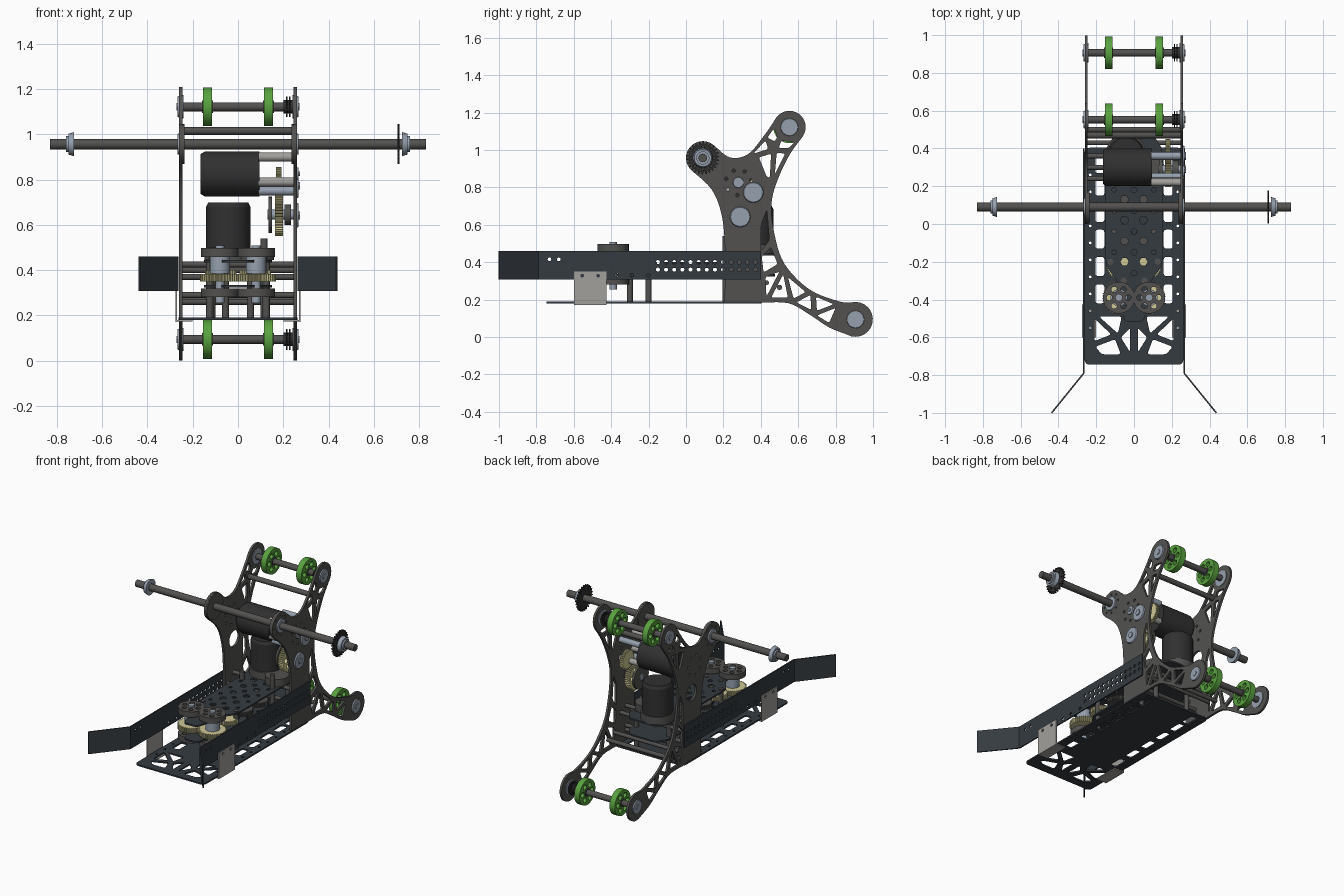
import bpy, bmesh
from math import sin, cos, pi, radians
from mathutils import Matrix, Vector

if "Cube" in bpy.data.objects:
    bpy.data.objects.remove(bpy.data.objects["Cube"])

def mat(name, c):
    m = bpy.data.materials.new(name)
    m.diffuse_color = (*c, 1)
    m.use_nodes = True
    m.node_tree.nodes["Principled BSDF"].inputs["Base Color"].default_value = m.diffuse_color
    return m

PLATE = mat("dark_grey", (0.085, 0.083, 0.08))
SLATE = mat("slate", (0.035, 0.043, 0.052))
BLACK = mat("black", (0.03, 0.03, 0.03))
STEEL = mat("steel", (0.30, 0.35, 0.42))
ALU = mat("aluminium", (0.36, 0.35, 0.33))
GREEN = mat("green", (0.10, 0.36, 0.05))
BRASS = mat("brass", (0.62, 0.58, 0.30))

# ---------- 2D helpers ----------
def arc(c, r, a0, a1, n=16):
    return [(c[0] + r * cos(radians(a0 + (a1 - a0) * i / n)),
             c[1] + r * sin(radians(a0 + (a1 - a0) * i / n))) for i in range(n + 1)]

def circle(c, r, n=16):
    return arc(c, r, 0, 360, n)[:-1]

def ring(c, R, r, n, a0=0, seg=12):
    return [circle(p, r, seg) for p in arc(c, R, a0, a0 + 360, n)[:-1]]

def smooth(pts, n=5):
    P = [Vector(p) for p in pts]
    P = [P[0]] + P + [P[-1]]
    out = []
    for a, b, c, d in zip(P, P[1:], P[2:], P[3:]):
        for i in range(n):
            t = i / n
            out.append(tuple(0.5 * (2 * b + (c - a) * t + (2 * a - 5 * b + 4 * c - d) * t * t
                                    + (3 * b - a - 3 * c + d) * t ** 3)))
    return out[1:]

def rounded(pts, r=0.012, n=4):
    P = [Vector(p) for p in pts]
    out = []
    for i, p in enumerate(P):
        a, b = P[i - 1] - p, P[(i + 1) % len(P)] - p
        s = p + a.normalized() * min(r, a.length * 0.4)
        e = p + b.normalized() * min(r, b.length * 0.4)
        out += [tuple(s * (1 - t) ** 2 + p * 2 * t * (1 - t) + e * t * t) for t in [k / n for k in range(n + 1)]]
    return out

def rect(x0, x1, y0, y1):
    return [(x0, y0), (x1, y0), (x1, y1), (x0, y1)]

def teeth(r, n, depth):
    return [(rr * cos(2 * pi * (i + o) / n), rr * sin(2 * pi * (i + o) / n))
            for i in range(n) for o, rr in ((0, r - depth), (.25, r), (.5, r), (.75, r - depth))]

# ---------- object helpers ----------
def finish(name, bm, m):
    bmesh.ops.recalc_face_normals(bm, faces=bm.faces)
    me = bpy.data.meshes.new(name)
    bm.to_mesh(me)
    bm.free()
    for p in me.polygons:
        p.use_smooth = True
    me.set_sharp_from_angle(angle=radians(35))
    me.materials.append(m)
    ob = bpy.data.objects.new(name, me)
    bpy.context.collection.objects.link(ob)
    return ob

def side(x, y=0, z=0):   # drawing plane (y, z), thickness along x
    return Matrix(((0, 0, 1, x), (1, 0, 0, y), (0, 1, 0, z), (0, 0, 0, 1)))

def flat(z, x=0, y=0):   # drawing plane (x, y), thickness along z
    return Matrix.Translation((x, y, z))

def plate(name, outline, holes, t, M, m):
    cu = bpy.data.curves.new(name, 'CURVE')
    cu.dimensions, cu.fill_mode, cu.extrude = '2D', 'BOTH', t / 2
    for loop in [outline] + holes:
        s = cu.splines.new('POLY')
        s.points.add(len(loop) - 1)
        for q, p in zip(s.points, loop):
            q.co = (p[0], p[1], 0, 1)
        s.use_cyclic_u = True
    ob = bpy.data.objects.new(name + "_curve", cu)
    bpy.context.collection.objects.link(ob)
    dg = bpy.context.evaluated_depsgraph_get()
    me = bpy.data.meshes.new_from_object(ob.evaluated_get(dg))
    bpy.data.objects.remove(ob)
    bm = bmesh.new()
    bm.from_mesh(me)
    bmesh.ops.remove_doubles(bm, verts=bm.verts, dist=1e-5)
    bm.transform(M)
    return finish(name, bm, m)

def rod(name, a, b, r, m, r2=None, seg=24):
    a, b = Vector(a), Vector(b)
    bm = bmesh.new()
    bmesh.ops.create_cone(bm, cap_ends=True, segments=seg, radius1=r, radius2=r if r2 is None else r2,
                          depth=(b - a).length)
    bm.transform(Matrix.Translation((a + b) / 2) @ Vector((0, 0, 1)).rotation_difference(b - a).to_matrix().to_4x4())
    return finish(name, bm, m)

def xrod(name, y, z, x0, x1, r, m, r2=None, seg=24):
    return rod(name, (x0, y, z), (x1, y, z), r, m, r2, seg)

# ---------- truss side plates ----------
A, B, C = (0.09, 0.957), (0.906, 0.094), (0.553, 1.122)
outline = ([(0.206, 0.184), (0.404, 0.184)]
    + smooth([(0.404, 0.184), (0.55, 0.18), (0.66, 0.12), (0.767, 0.05), (0.86, 0.014)])
    + arc(B, 0.093, -118, 100)
    + smooth([(0.89, 0.185), (0.82, 0.19), (0.66, 0.254), (0.527, 0.39), (0.473, 0.55), (0.457, 0.71),
              (0.49, 0.84), (0.555, 0.976), (0.625, 1.072)])
    + arc(C, 0.087, -32, 140)
    + smooth([(0.486, 1.178), (0.42, 1.08), (0.33, 0.976), (0.235, 0.96), (0.16, 1.015)])
    + arc(A, 0.09, 40, 230)
    + smooth([(0.032, 0.888), (0.136, 0.79), (0.19, 0.655), (0.208, 0.47), (0.206, 0.184)]))
truss = [
    [(0.435, 1.065), (0.475, 1.045), (0.488, 1.07), (0.47, 1.115)],
    [(0.495, 1.01), (0.55, 1.01), (0.58, 1.04), (0.51, 1.05)],
    [(0.36, 0.98), (0.44, 1.005), (0.425, 1.05)],
    [(0.485, 0.985), (0.53, 0.98), (0.475, 0.87)],
    [(0.39, 0.96), (0.455, 0.98), (0.448, 0.85), (0.43, 0.86)],
    [(0.402, 0.60), (0.432, 0.68), (0.446, 0.52), (0.402, 0.46)],
    [(0.405, 0.43), (0.453, 0.48), (0.49, 0.39), (0.415, 0.345)],
    [(0.425, 0.32), (0.50, 0.35), (0.43, 0.215)],
    [(0.455, 0.21), (0.52, 0.335), (0.545, 0.21)],
    [(0.545, 0.32), (0.64, 0.24), (0.575, 0.205)],
    [(0.59, 0.185), (0.665, 0.225), (0.67, 0.145)],
    [(0.695, 0.215), (0.79, 0.175), (0.70, 0.14)],
    [(0.70, 0.115), (0.80, 0.155), (0.765, 0.075)]]
for s, tag in ((1, "right"), (-1, "left")):
    holes = [rounded(t) for t in truss] + ring((0.28, 0.826), 0.068, 0.009, 7, 60) + ring(A, 0.065, 0.006, 8)
    if s < 0:
        holes.append(circle((0.31, 0.65), 0.055, 24))
    plate("side_plate_" + tag, outline, holes, 0.015, side(s * 0.2525), PLATE)
    xrod("shaft_boss_" + tag, *A, s * 0.236, s * 0.246, 0.088, PLATE, seg=32)
    for n, c in (("shaft", A), ("upper", C), ("lower", B)):
        xrod(n + "_bearing_" + tag, *c, s * 0.24, s * 0.268, 0.052, STEEL, 0.045)
        xrod(n + "_bolt_" + tag, *c, s * 0.262, s * 0.272, 0.018, STEEL, seg=6)
    # slotted side rail and flared front guide
    pts = [circle((-0.15 + 0.0435 * i, z), 0.011, 10) for i in range(13) for z in (0.36, 0.40)]
    pts += [circle(p, 0.01, 10) for p in ((-0.73, 0.415), (-0.68, 0.415), (-0.37, 0.33), (-0.29, 0.33), (-0.2, 0.33))]
    plate("side_rail_" + tag, rect(-0.79, 0.40, 0.307, 0.46), pts, 0.008, side(s * 0.266), SLATE)
    d = Vector((s * 0.17, -0.21, 0)).normalized()
    up = Vector((0, 0, 1))
    M = Matrix((d, up, d.cross(up))).transposed().to_4x4()
    M.translation = (s * 0.266, -0.79, 0)
    plate("front_guide_" + tag, rect(0, 0.27, 0.307, 0.46), [], 0.008, M, SLATE)
    # light support bracket with folded foot
    plate("bracket_" + tag, rect(-0.6, -0.425, 0.172, 0.35),
          [circle((-0.555, 0.328), 0.01, 10), circle((-0.47, 0.328), 0.01, 10)], 0.006, side(s * 0.273), ALU)
    plate("bracket_foot_" + tag, rect(min(s * .2, s * .275), max(s * .2, s * .275), -0.6, -0.425), [], 0.006, flat(0.176), ALU)

# ---------- floor plate and gearbox decks ----------
half = [[(0.07, -0.69), (0.17, -0.69), (0.205, -0.65), (0.10, -0.61)], [(0.21, -0.62), (0.21, -0.50), (0.12, -0.585)],
        [(0.085, -0.58), (0.185, -0.49), (0.065, -0.49)], [(0.02, -0.68), (0.07, -0.60), (0.02, -0.55)]]
half += [rect(0.157, 0.205, y, y + 0.10) for y in (-0.42, -0.275, -0.13, 0.01, 0.15, 0.27)]
fl = [rounded([(s * x, y) for x, y in h], 0.015) for h in half for s in (1, -1)]
fl += [circle((s * 0.232, -0.55 + 0.09 * i), 0.008, 8) for i in range(10) for s in (1, -1)]
plate("floor_plate", rounded(rect(-0.262, 0.262, -0.745, 0.404), 0.03), fl, 0.01, flat(0.185), SLATE)
right = [(0.05, -0.52), (0.075, -0.42), (0.07, -0.33), (0.15, -0.22), (0.15, 0.40), (0.10, 0.475)]
deck = rounded(right + [(-x, y) for x, y in reversed(right)], 0.03)
dh = [circle((s * 0.05, -0.2 + 0.11 * i), 0.022, 6) for i in range(5) for s in (1, -1)]
dh += [circle((0, -0.26 + 0.11 * i), 0.016, 6) for i in range(5)]
dh += [circle((s * 0.105, -0.15 + 0.11 * i), 0.012, 8) for i in range(4) for s in (1, -1)]
for n, z in (("lower_deck", 0.33), ("upper_deck", 0.44)):
    plate(n, deck, dh, 0.011, flat(z), SLATE)
for i, (x, y, top) in enumerate([(0.115, 0.21, 0.54), (-0.115, 0.21, 0.5), (0.125, -0.2, 0.45), (-0.125, -0.2, 0.45),
                                 (0.055, -0.3, 0.45), (-0.055, -0.3, 0.45), (0.125, 0.36, 0.45), (-0.125, 0.36, 0.45)]):
    rod(f"deck_post_{i}", (x, y, 0.19), (x, y, top), 0.016, PLATE, seg=16)

# ---------- front intake rollers ----------
for s in (1, -1):
    x, y = s * 0.08, -0.39
    spokes = ring((0, 0), 0.05, 0.015, 6)
    for n, z in (("upper", 0.478), ("lower", 0.30)):
        plate(f"intake_roller_{n}", circle((0, 0), 0.084, 40), spokes, 0.038, flat(z, x, y), PLATE)
    plate("intake_gear", teeth(0.088, 40, 0.008), [], 0.034, flat(0.366, x, y), BRASS)
    rod("intake_spacer", (x, y, 0.385), (x, y, 0.46), 0.045, STEEL)
    rod("intake_shaft", (x, y, 0.255), (x, y, 0.508), 0.02, STEEL, seg=12)
    # gear train running back to the motor
    for gy in (-0.225, -0.06, 0.105):
        plate("deck_gear", teeth(0.07, 32, 0.007), [], 0.03, flat(0.385, x * 0.95, gy), BRASS if gy < -0.2 else PLATE)

# ---------- motors ----------
rod("vertical_motor", (-0.043, 0.37, 0.45), (-0.043, 0.37, 0.68), 0.098, BLACK, seg=40)
rod("vertical_motor_cap", (-0.043, 0.37, 0.68), (-0.043, 0.37, 0.70), 0.098, BLACK, 0.088, 40)
rod("vertical_motor_base", (-0.043, 0.37, 0.445), (-0.043, 0.37, 0.495), 0.106, PLATE, seg=40)
rod("idler_drum", (0.085, 0.30, 0.445), (0.085, 0.30, 0.495), 0.075, PLATE, seg=32)
xrod("horizontal_motor", 0.30, 0.825, -0.145, 0.095, 0.1, BLACK, seg=40)
xrod("horizontal_motor_cap", 0.30, 0.825, -0.165, -0.145, 0.088, BLACK, 0.1, 40)

# ---------- arm gearbox ----------
for i, (y, z) in enumerate([(0.22, 0.90), (0.36, 0.90), (0.225, 0.79), (0.25, 0.75), (0.36, 0.773)]):
    xrod(f"gearbox_standoff_{i}", y, z, 0.09, 0.246, 0.02, STEEL if i % 2 else ALU, seg=16)
plate("arm_gear_large", teeth(0.095, 44, 0.008), ring((0, 0), 0.055, 0.018, 6), 0.035, side(0.182, 0.29, 0.645), BRASS)
plate("arm_gear_upper", teeth(0.065, 30, 0.007), [], 0.025, side(0.18, 0.385, 0.79), BRASS)
xrod("arm_gear_flange", 0.29, 0.645, 0.135, 0.15, 0.08, PLATE)
xrod("arm_gear_hub", 0.29, 0.645, 0.205, 0.235, 0.045, PLATE)
xrod("arm_gear_shaft", 0.29, 0.645, 0.13, 0.26, 0.022, STEEL)
for y, z, r in ((0.36, 0.773, 0.057), (0.29, 0.642, 0.057), (0.28, 0.826, 0.03)):
    xrod("gearbox_bearing", y, z, 0.255, 0.268, r, STEEL, r * 0.9)
    xrod("gearbox_bolt", y, z, 0.262, 0.274, r * 0.35, STEEL, seg=6)

# ---------- cross shafts ----------
xrod("main_shaft", *A, -0.83, 0.83, 0.023, PLATE)
for s in (1, -1):
    xrod("shaft_collar", *A, s * 0.725, s * 0.75, 0.053, STEEL, 0.046)
    xrod("shaft_collar_lip", *A, s * 0.75, s * 0.76, 0.035, STEEL)
plate("drive_sprocket", teeth(0.088, 26, 0.015), ring((0, 0), 0.06, 0.006, 8), 0.009, side(0.71, *A), BLACK)
for i, (y, z, r) in enumerate([(0.47, 1.015, 0.017), (0.50, 0.265, 0.014), (0.43, 0.29, 0.013), (0.30, 0.26, 0.013),
                               (0.30, 0.29, 0.013), (0.24, 0.37, 0.013), (0.36, 0.40, 0.013), (0.30, 0.425, 0.013)]):
    xrod(f"cross_bar_{i}", y, z, -0.246, 0.246, r, PLATE, seg=16)

# ---------- green wheel axles ----------
for n, c in (("upper", C), ("lower", B)):
    xrod(n + "_axle", *c, -0.25, 0.25, 0.02, PLATE)
    for s in (1, -1):
        plate(n + "_wheel", circle((0, 0), 0.086, 48), ring((0, 0), 0.051, 0.017, 6, 0, 16), 0.04, side(s * 0.134, *c), GREEN)
        xrod(n + "_wheel_hub", *c, s * 0.11, s * 0.158, 0.028, PLATE)
    for x in (0.215, 0.228):
        plate(n + "_sprocket", teeth(0.046, 16, 0.01), [], 0.006, side(x, *c), BLACK)
    xrod(n + "_sprocket_hub", *c, 0.20, 0.24, 0.03, BLACK)
